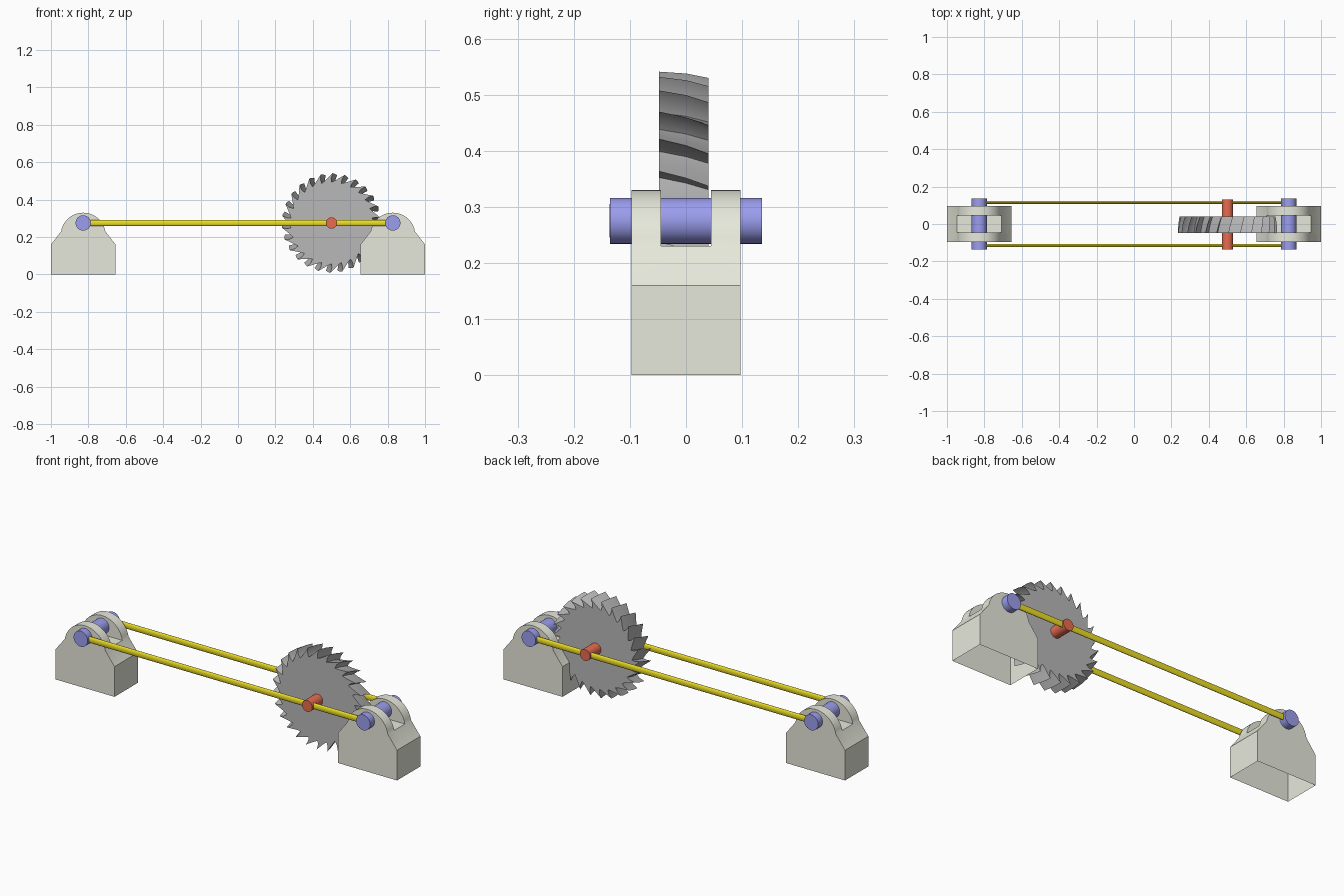
import bpy, bmesh
from math import sin, cos, pi, radians, asin

if "Cube" in bpy.data.objects:
    bpy.data.objects.remove(bpy.data.objects["Cube"])

AXIS_Z = 0.275

def material(name, rgb):
    m = bpy.data.materials.new(name)
    m.diffuse_color = (*rgb, 1)
    m.use_nodes = True
    m.node_tree.nodes["Principled BSDF"].inputs["Base Color"].default_value = m.diffuse_color
    return m

STONE = material("pale_stone", (0.80, 0.81, 0.71))
BLUE = material("blue", (0.33, 0.34, 0.85))
RED = material("red", (0.80, 0.15, 0.08))
YELLOW = material("yellow", (0.85, 0.74, 0.02))
STEEL = material("steel", (0.48, 0.48, 0.48))

def finish(bm, name, mat, loc):
    bmesh.ops.remove_doubles(bm, verts=bm.verts, dist=1e-5)
    bmesh.ops.recalc_face_normals(bm, faces=bm.faces)
    me = bpy.data.meshes.new(name)
    bm.to_mesh(me)
    bm.free()
    ob = bpy.data.objects.new(name, me)
    bpy.context.collection.objects.link(ob)
    ob.location = loc
    me.materials.append(mat)
    bpy.ops.object.select_all(action='DESELECT')
    ob.select_set(True)
    bpy.context.view_layer.objects.active = ob
    bpy.ops.object.shade_smooth_by_angle(angle=radians(30))
    return ob

def face(bm, pts):
    return bm.faces.new([bm.verts.new(p) for p in pts])

def cylinder(name, mat, loc, radius, depth, axis):
    bpy.ops.mesh.primitive_cylinder_add(
        vertices=32, radius=radius, depth=depth, location=loc,
        rotation=(pi / 2, 0, 0) if axis == 'Y' else (0, pi / 2, 0))
    ob = bpy.context.object
    ob.name = name
    ob.data.materials.append(mat)
    bpy.ops.object.shade_smooth_by_angle(angle=radians(30))
    return ob

# Support block: open-bottomed shell with two round ears and a slot between
def support(name, x):
    bm = bmesh.new()
    w, slot, floor = 0.0975, 0.045, 0.23
    cz, r, n = 0.21, 0.12, 20
    a0 = asin((floor - cz) / r)
    arc = [(-r * cos(a), cz + r * sin(a))
           for a in (a0 + (pi - 2 * a0) * i / n for i in range(n + 1))]
    left = [(-0.1725, 0), (-0.1725, 0.16), arc[0]]
    right = [arc[-1], (0.1725, 0.16), (0.1725, 0)]
    outline = left + arc[1:-1] + right

    def strip(path, y0, y1):
        for (xa, za), (xb, zb) in zip(path, path[1:]):
            face(bm, [(xa, y0, za), (xb, y0, zb), (xb, y1, zb), (xa, y1, za)])

    for s in (-1, 1):
        face(bm, [(px, s * w, pz) for px, pz in outline])
        face(bm, [(px, s * slot, pz) for px, pz in arc])
        strip(arc, s * slot, s * w)
    # lower flanks, matched to the slot edges, and the slot floor
    ys = (-w, -slot, slot, w)
    for path in (left, right):
        for ya, yb in zip(ys, ys[1:]):
            strip(path, ya, yb)
    strip([arc[0], arc[-1]], -slot, slot)
    finish(bm, name, STONE, (x, 0, 0))

for side, x in (("left", -0.8275), ("right", 0.8275)):
    support(side + "_support", x)
    cylinder(side + "_pin", BLUE, (x, 0, AXIS_Z), 0.041, 0.27, 'Y')

# Flattened guide rods joining the pins, front and back
for side, y in (("front", -0.116), ("back", 0.116)):
    rod = cylinder(side + "_rod", YELLOW, (0, y, AXIS_Z), 0.0165, 1.655, 'X')
    rod.scale = (1, 0.5, 1)

# Axle of the blade
cylinder("blade_axle", RED, (0.5, -0.0025, AXIS_Z), 0.03, 0.267, 'Y')

# Blade: hooked teeth, twisted through its thickness
def blade():
    bm = bmesh.new()
    teeth = 26
    pitch = 2 * pi / teeth
    tooth = [(0.0, 0.218), (0.35, 0.228), (0.7, 0.243), (1.1, 0.266), (0.97, 0.240)]
    rings = []
    for y, twist, size in ((-0.048, 0, 1), (0.0, 0.045, 0.99), (0.04, 0.095, 0.965)):
        ring = []
        for k in range(teeth):
            for t, r in tooth:
                a = (k + t) * pitch + twist
                ring.append(bm.verts.new((r * size * sin(a), y, r * size * cos(a))))
        rings.append(ring)
    m = len(rings[0])
    for ra, rb in zip(rings, rings[1:]):
        for i in range(m):
            j = (i + 1) % m
            bm.faces.new((ra[i], ra[j], rb[j], rb[i]))
    bm.faces.new(rings[0])
    bm.faces.new(rings[-1][::-1])
    finish(bm, "saw_blade", STEEL, (0.5, 0, AXIS_Z))

blade()
